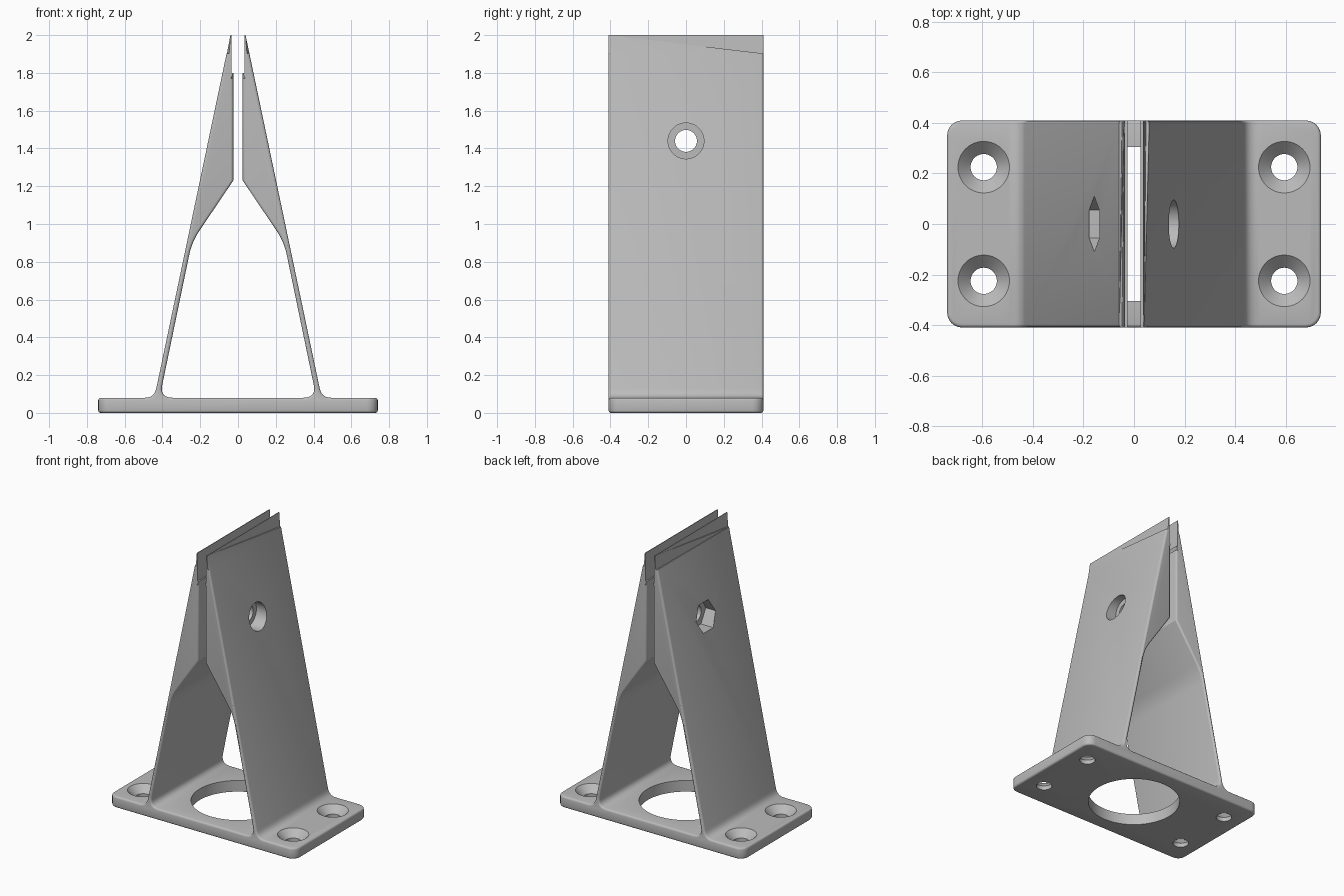
import bpy, bmesh, math
from mathutils import Vector, Matrix

default = bpy.data.objects.get("Cube")
if default:
    bpy.data.objects.remove(default)

grey = bpy.data.materials.new("plain grey")
grey.use_nodes = True
grey.diffuse_color = (0.5, 0.5, 0.5, 1)
grey.node_tree.nodes["Principled BSDF"].inputs["Base Color"].default_value = (0.5, 0.5, 0.5, 1)

HALF_DEPTH = 0.41
PLATE_X, PLATE_TOP = 0.74, 0.08
BOLT_Z = 1.44


def add_object(name, bm):
    bmesh.ops.recalc_face_normals(bm, faces=bm.faces)
    mesh = bpy.data.meshes.new(name)
    bm.to_mesh(mesh)
    bm.free()
    mesh.materials.append(grey)
    obj = bpy.data.objects.new(name, mesh)
    bpy.context.collection.objects.link(obj)
    return obj


def fillet(before, corner, after, size, steps=6):
    """Rounded corner as a list of points."""
    c = Vector(corner)
    a = c + (Vector(before) - c).normalized() * size
    b = c + (Vector(after) - c).normalized() * size
    ts = [i / steps for i in range(steps + 1)]
    return [tuple(a * (1 - t) ** 2 + c * 2 * t * (1 - t) + b * t * t) for t in ts]


def lathe_cutter(name, rings, matrix, sides=48):
    """Closed solid of stacked (radius, height) rings."""
    bm = bmesh.new()
    loops = []
    for r, h in rings:
        angles = [2 * math.pi * i / sides for i in range(sides)]
        loops.append([bm.verts.new((r * math.cos(a), r * math.sin(a), h)) for a in angles])
    for low, high in zip(loops, loops[1:]):
        for i in range(sides):
            j = (i + 1) % sides
            bm.faces.new((low[i], low[j], high[j], high[i]))
    bm.faces.new(loops[0])
    bm.faces.new(loops[-1])
    bm.transform(matrix)
    cutter = add_object(name, bm)
    cutter.hide_render = True
    return cutter


# Half profile of plate and leg, mirrored into one outline
foot_out, foot_in = (0.443, PLATE_TOP), (0.415, PLATE_TOP)
tip, knee, jaw = (0.04, 2.0), (0.244, 0.905), (0.025, 1.23)
edge, middle = (PLATE_X, PLATE_TOP), (0, PLATE_TOP)
half = [(PLATE_X, 0), edge]
half += fillet(edge, foot_out, tip, 0.05)
half += [Vector(foot_out).lerp(Vector(tip), 0.95).to_tuple(), tip]
half += [(0.035, 2.0), (0.035, 1.8), (0.025, 1.8), (0.025, 1.77), jaw]
half += fillet(jaw, knee, foot_in, 0.07)
half += fillet(knee, foot_in, middle, 0.07)
outline = half + [(-x, z) for x, z in reversed(half)]

bm = bmesh.new()
front = bm.faces.new([bm.verts.new((x, -HALF_DEPTH, z)) for x, z in outline])
grown = bmesh.ops.extrude_face_region(bm, geom=[front], use_keep_orig=True)
back = [v for v in grown["geom"] if isinstance(v, bmesh.types.BMVert)]
bmesh.ops.translate(bm, verts=back, vec=(0, 2 * HALF_DEPTH, 0))
bmesh.ops.recalc_face_normals(bm, faces=bm.faces)

# Rounded plate corners
corners = [e for e in bm.edges
           if all(abs(v.co.x) > PLATE_X - 0.001 for v in e.verts)
           and abs(e.verts[0].co.z - e.verts[1].co.z) > 0.01]
bmesh.ops.bevel(bm, geom=corners, offset=0.06, segments=6, profile=0.5, affect='EDGES')


# Softened rims of plate and legs
def is_rim(e):
    if len(e.link_faces) != 2 or e.calc_face_angle(0) < 0.5:
        return False
    if any(v.co.z > 1.92 or (v.co.z > 1.78 and abs(v.co.x) < 0.036) for v in e.verts):
        return False
    on_side = any(abs(f.normal.y) > 0.99 for f in e.link_faces)
    return on_side or all(abs(v.co.x) > 0.67 for v in e.verts)


bmesh.ops.bevel(bm, geom=[e for e in bm.edges if is_rim(e)], offset=0.013,
                segments=3, profile=0.5, affect='EDGES', clamp_overlap=False)
stand = add_object("clamp_stand", bm)

# Large opening in the plate
cutters = [lathe_cutter("plate_opening", [(0.305, -0.1), (0.305, 0.12)], Matrix(), 72)]

# Countersunk screw holes
screw = [(0.052, -0.1), (0.052, 0.03), (0.092, 0.07), (0.102, PLATE_TOP), (0.102, 0.12)]
for sx in (-1, 1):
    for sy in (-1, 1):
        place = Matrix.Translation((sx * 0.595, sy * 0.225, 0))
        cutters.append(lathe_cutter("screw_hole", screw, place))

# Bolt hole with a round recess on the left and a hexagonal one on the right
across = Matrix.Translation((0, 0, BOLT_Z)) @ Matrix.Rotation(math.pi / 2, 4, 'Y')
cutters.append(lathe_cutter("bolt_hole", [(0.058, -0.4), (0.058, 0.4)], across))
cutters.append(lathe_cutter("bolt_head_recess", [(0.095, 0.08), (0.095, 0.4)], across))
turn = across @ Matrix.Rotation(math.pi / 2, 4, 'Z')
cutters.append(lathe_cutter("nut_recess", [(0.11, -0.4), (0.11, -0.08)], turn, 6))

bpy.context.view_layer.objects.active = stand
stand.select_set(True)
for cutter in cutters:
    mod = stand.modifiers.new("cut", 'BOOLEAN')
    mod.operation = 'DIFFERENCE'
    mod.solver = 'EXACT'
    mod.object = cutter
    bpy.ops.object.modifier_apply(modifier=mod.name)
    bpy.data.objects.remove(cutter)

bpy.ops.object.shade_smooth_by_angle(angle=math.radians(32))
